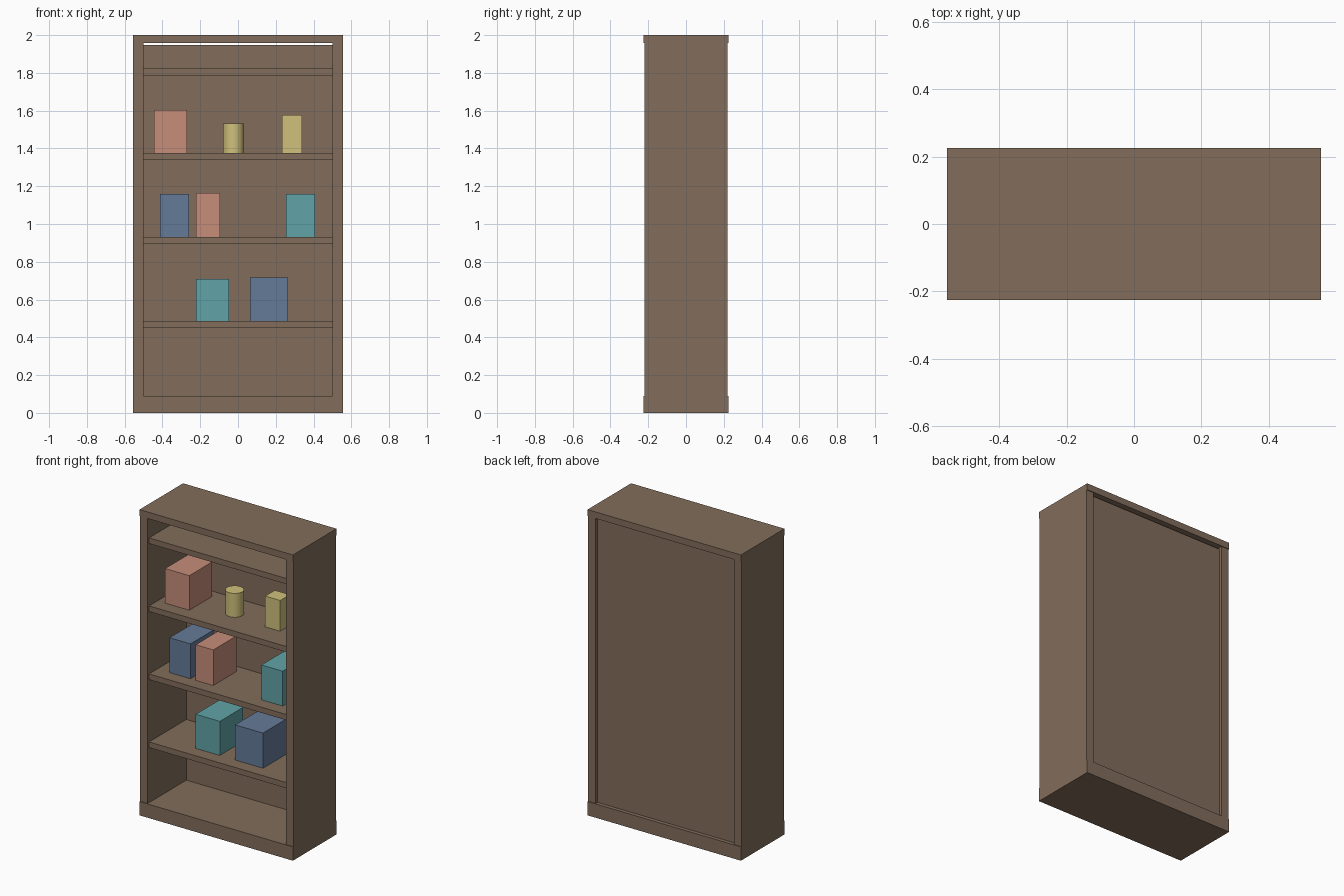
import bpy, math

if "Cube" in bpy.data.objects:
    bpy.data.objects.remove(bpy.data.objects["Cube"])


def mat(name, rgb):
    m = bpy.data.materials.new(name)
    m.diffuse_color = (*rgb, 1)
    m.use_nodes = True
    m.node_tree.nodes["Principled BSDF"].inputs["Base Color"].default_value = m.diffuse_color
    return m


WOOD = mat("wood", (0.223, 0.153, 0.105))
SALMON = mat("salmon", (0.57, 0.27, 0.195))
TEAL = mat("teal", (0.12, 0.366, 0.39))
BLUE = mat("blue", (0.13, 0.195, 0.314))
YELLOW = mat("yellow", (0.63, 0.527, 0.20))


def box(name, x, y, z, material):
    """Box from (min, max) ranges on each axis."""
    centre = [(a + b) / 2 for a, b in (x, y, z)]
    bpy.ops.mesh.primitive_cube_add(size=1, location=centre)
    o = bpy.context.object
    o.name = name
    o.scale = [b - a for a, b in (x, y, z)]
    bpy.ops.object.transform_apply(location=False, rotation=False, scale=True)
    o.data.materials.append(material)
    return o


W, D = 0.555, 0.225          # half width, half depth
INNER = 0.50                 # half width of the opening
BASE_TOP, TOP_UNDER = 0.09, 1.957

# Carcass: plinth, top, sides and recessed back with a slim gap under the top
box("base", (-W, W), (-D, D), (0, BASE_TOP), WOOD)
box("top", (-W, W), (-D, D), (TOP_UNDER, 2.0), WOOD)
for side, s in (("left", -1), ("right", 1)):
    box(f"{side}_side", sorted((s * INNER, s * W)), (-0.22, 0.22),
        (BASE_TOP, TOP_UNDER), WOOD)
box("back_panel", (-INNER, INNER), (0.18, 0.20), (BASE_TOP, 1.947), WOOD)

# Shelves, listed by the height of their upper face
SHELVES = [0.487, 0.932, 1.377, 1.822]
for i, z in enumerate(SHELVES):
    box(f"shelf_{i + 1}", (-INNER, INNER), (-0.205, 0.18), (z - 0.037, z), WOOD)

# Boxes on the shelves: shelf index, x range, half depth, top height, colour
ITEMS = [
    (0, (-0.222, -0.048), 0.12, 0.710, TEAL),
    (0, (0.063, 0.265), 0.12, 0.717, BLUE),
    (1, (-0.412, -0.260), 0.12, 1.160, BLUE),
    (1, (-0.222, -0.095), 0.12, 1.165, SALMON),
    (1, (0.254, 0.407), 0.12, 1.160, TEAL),
    (2, (-0.445, -0.270), 0.118, 1.603, SALMON),
    (2, (0.232, 0.340), 0.05, 1.578, YELLOW),
]
for i, (shelf, x, d, top, m) in enumerate(ITEMS):
    box(f"storage_box_{i + 1}", x, (-d, d), (SHELVES[shelf], top), m)

# Round tin
z0, z1 = SHELVES[2], 1.533
bpy.ops.mesh.primitive_cylinder_add(vertices=32, radius=0.055, depth=z1 - z0,
                                    location=(-0.024, 0, (z0 + z1) / 2))
tin = bpy.context.object
tin.name = "tin"
tin.data.materials.append(YELLOW)
bpy.ops.object.shade_smooth_by_angle(angle=math.radians(30))
